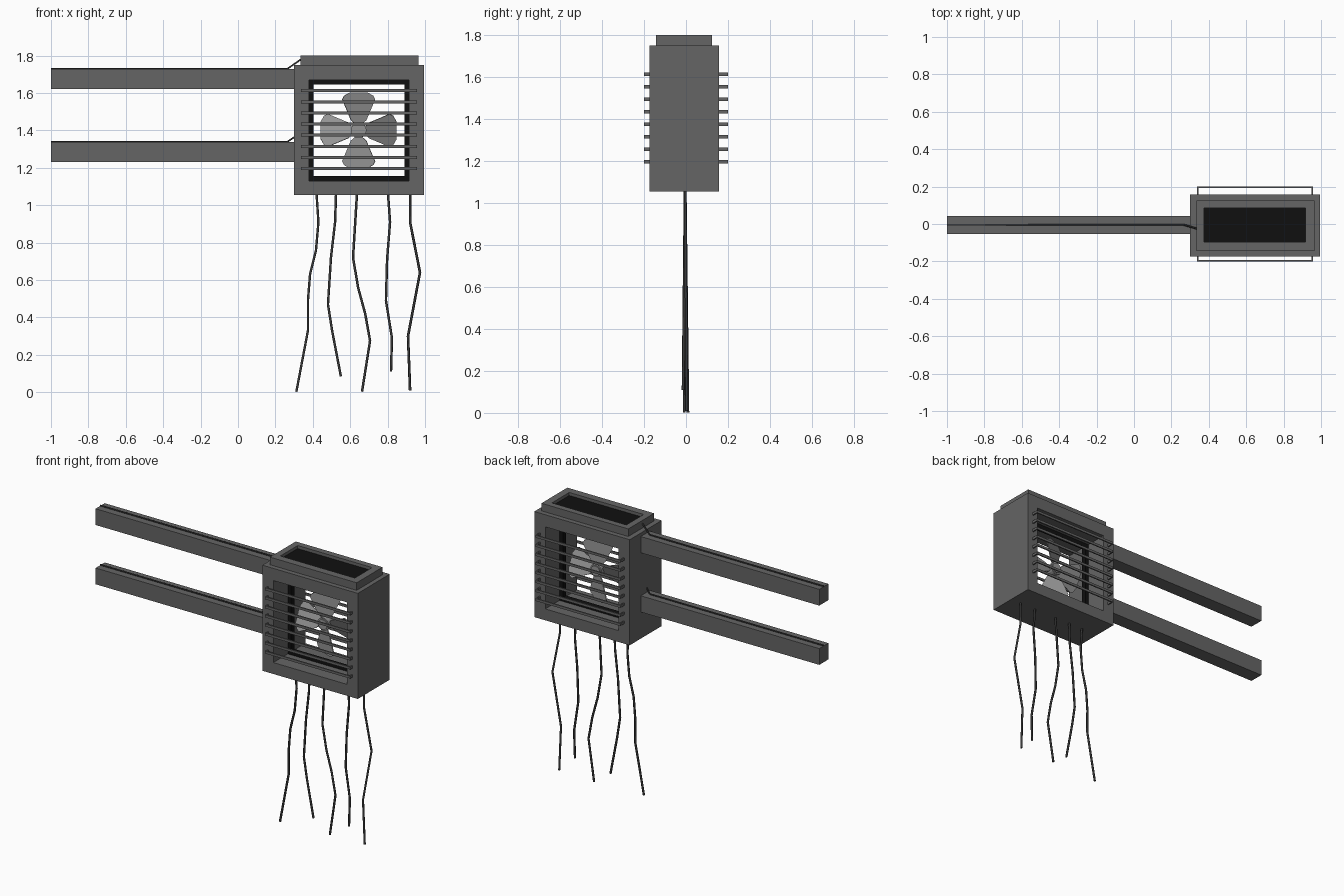
import bpy, bmesh
from math import radians, cos, sin, pi
from mathutils import Matrix, Vector

if "Cube" in bpy.data.objects:
    bpy.data.objects.remove(bpy.data.objects["Cube"])


def material(name, v):
    m = bpy.data.materials.new(name)
    m.diffuse_color = (v, v, v, 1)
    m.use_nodes = True
    m.node_tree.nodes["Principled BSDF"].inputs["Base Color"].default_value = m.diffuse_color
    return m


BODY, BLACK, FAN, WIRE = (material(n, v) for n, v in
    (("dark_grey", 0.13), ("black", 0.005), ("mid_grey", 0.3), ("wire_grey", 0.04)))


def finish(name, bm, mat):
    bmesh.ops.recalc_face_normals(bm, faces=bm.faces)
    me = bpy.data.meshes.new(name)
    bm.to_mesh(me)
    bm.free()
    ob = bpy.data.objects.new(name, me)
    me.materials.append(mat)
    bpy.context.collection.objects.link(ob)
    return ob


def add_box(bm, lo, hi):
    lo, hi = Vector(lo), Vector(hi)
    mat = Matrix.Translation((lo + hi) / 2) @ Matrix.Diagonal((*(hi - lo), 1))
    bmesh.ops.create_cube(bm, size=1, matrix=mat)


def box(name, lo, hi, mat):
    bm = bmesh.new()
    add_box(bm, lo, hi)
    return finish(name, bm, mat)


def tube(name, outer, inner, d0, d1, axis, mat):
    """Rectangular tube; rects are (u0, v0, u1, v1), running along axis y or z."""
    bm = bmesh.new()

    def loop(r, d):
        pts = [(r[0], r[1]), (r[2], r[1]), (r[2], r[3]), (r[0], r[3])]
        return [bm.verts.new((u, d, v) if axis == "y" else (u, v, d)) for u, v in pts]

    loops = [loop(outer, d0), loop(outer, d1), loop(inner, d1), loop(inner, d0)]
    for a, b in zip(loops, loops[1:] + loops[:1]):
        for i in range(4):
            j = (i + 1) % 4
            bm.faces.new((a[i], a[j], b[j], b[i]))
    return finish(name, bm, mat)


def cable(name, pts, radius):
    cu = bpy.data.curves.new(name, "CURVE")
    cu.dimensions = "3D"
    cu.bevel_depth = radius
    cu.bevel_resolution = 1
    cu.use_fill_caps = True
    sp = cu.splines.new("POLY")
    sp.points.add(len(pts) - 1)
    for p, co in zip(sp.points, pts):
        p.co = (*co, 1)
    cu.materials.append(WIRE)
    ob = bpy.data.objects.new(name, cu)
    bpy.context.collection.objects.link(ob)
    bpy.ops.object.select_all(action="DESELECT")
    ob.select_set(True)
    bpy.context.view_layer.objects.active = ob
    bpy.ops.object.convert(target="MESH")


# Housing with a square tunnel, and the vent collar on top
WIN = (0.38, 1.13, 0.915, 1.67)
tube("housing", (0.30, 1.055, 0.995, 1.75), WIN, -0.175, 0.157, "y", BODY)
tube("top_collar", (0.333, -0.144, 0.965, 0.125), (0.375, -0.095, 0.917, 0.085),
     1.75, 1.80, "z", BODY)
box("top_vent_plate", (0.375, -0.095, 1.75), (0.917, 0.085, 1.78), BLACK)

# Black frame halfway through the tunnel
tube("inner_frame", WIN, (0.404, 1.155, 0.89, 1.645), -0.025, 0.01, "y", BLACK)

# Staple-shaped grille bars on both faces
for side, y_out, y_in in (("front", -0.2, -0.17), ("back", 0.2, 0.15)):
    bm = bmesh.new()
    t = 0.008 if y_out < 0 else -0.008
    for i in range(8):
        z0 = 1.188 + i * 0.0595
        z1 = z0 + 0.016
        ya, yb = sorted((y_out, y_out + t))
        add_box(bm, (0.338, ya, z0), (0.957, yb, z1))
        ya, yb = sorted((y_out + t, y_in))
        for x in (0.338, 0.949):
            add_box(bm, (x, ya, z0), (x + 0.008, yb, z1))
    finish(side + "_grille", bm, BODY)

# Fan: four pitched blades round a small hub
HUB = Matrix.Translation((0.645, -0.01, 1.40))
half = [(0.02, 0.035), (0.045, 0.055), (0.07, 0.11), (0.096, 0.165), (0.085, 0.185), (0.05, 0.203)]
profile = half + [(-x, z) for x, z in reversed(half)]
bm = bmesh.new()
for k in range(4):
    m = HUB @ Matrix.Rotation(k * pi / 2, 4, "Y") @ Matrix.Rotation(radians(24), 4, "Z")
    f = bm.faces.new([bm.verts.new(m @ Vector((x, -0.003, z))) for x, z in profile])
    r = bmesh.ops.extrude_face_region(bm, geom=[f])
    vs = [v for v in r["geom"] if isinstance(v, bmesh.types.BMVert)]
    bmesh.ops.translate(bm, verts=vs, vec=m.to_3x3() @ Vector((0, 0.006, 0)))
finish("fan_blades", bm, FAN)
bm = bmesh.new()
for rad, depth in ((0.042, 0.05), (0.033, 0.065)):
    bmesh.ops.create_cone(bm, cap_ends=True, segments=16, radius1=rad, radius2=rad,
                          depth=depth, matrix=HUB @ Matrix.Rotation(pi / 2, 4, "X"))
finish("fan_hub", bm, FAN)

# Two support arms, each with a wire along its top
for name, z, rise, x_end in (("upper", 1.62, 0.05, 0.337), ("lower", 1.23, 0.03, 0.31)):
    box(name + "_arm", (-1, -0.053, z), (0.305, 0.042, z + 0.107), BODY)
    top = z + 0.11
    cable(name + "_arm_wire", [(-1, -0.004, top), (0.265, -0.004, top),
                               (x_end, -0.025, top + rise)], 0.005)

# Loose hanging cables (x, z), drifting slightly in y
paths = [
    [(.42, 1.06), (.43, .91), (.417, .76), (.385, .63), (.374, .49), (.374, .33), (.312, .003)],
    [(.524, 1.06), (.519, .91), (.497, .72), (.481, .47), (.503, .33), (.55, .085)],
    [(.636, 1.06), (.615, .72), (.642, .56), (.68, .42), (.706, .275), (.663, .003)],
    [(.802, 1.06), (.813, .91), (.797, .71), (.791, .49), (.823, .29), (.818, .11)],
    [(.92, 1.06), (.92, .91), (.973, .64), (.909, .30), (.92, .01)],
]
for i, path in enumerate(paths):
    drift = (-0.004, 0.004, 0.012, -0.01, 0.008)[i]
    cable(f"hanging_cable_{i + 1}",
          [(x, -0.004 + drift * (1.06 - z), z) for x, z in path], 0.007)
